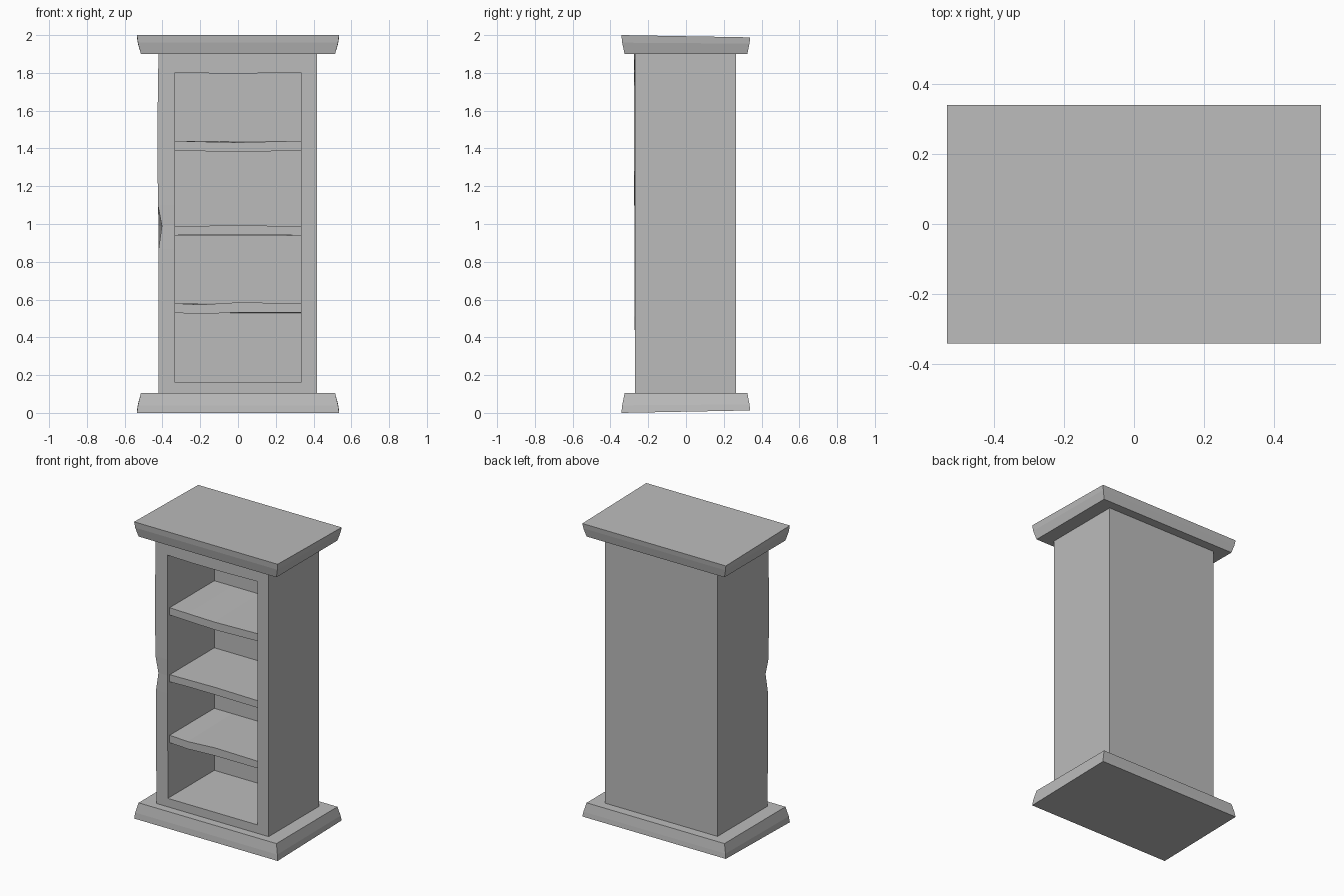
import bpy
import bmesh

cube = bpy.data.objects.get("Cube")
if cube:
    bpy.data.objects.remove(cube, do_unlink=True)

stone = bpy.data.materials.new("plain grey")
stone.use_nodes = True
GREY = (0.5, 0.5, 0.5, 1)
stone.diffuse_color = GREY
stone.node_tree.nodes["Principled BSDF"].inputs["Base Color"].default_value = GREY


def loft(name, rings):
    """Closed solid through a list of rings with equal point counts."""
    bm = bmesh.new()
    loops = [[bm.verts.new(p) for p in ring] for ring in rings]
    n = len(loops[0])
    for low, high in zip(loops, loops[1:]):
        for i in range(n):
            j = (i + 1) % n
            bm.faces.new((low[i], low[j], high[j], high[i]))
    bm.faces.new(loops[0][::-1])
    bm.faces.new(loops[-1])
    bmesh.ops.recalc_face_normals(bm, faces=bm.faces)
    mesh = bpy.data.meshes.new(name)
    bm.to_mesh(mesh)
    bm.free()
    mesh.materials.append(stone)
    obj = bpy.data.objects.new(name, mesh)
    bpy.context.collection.objects.link(obj)
    return obj


def rect(x, front, back, z_front, z_back):
    return [(-x, front, z_front), (x, front, z_front),
            (x, back, z_back), (-x, back, z_back)]


# Flared base and cornice, each with a slightly rounded, tilted slab edge
loft("base", [rect(0.535, -0.342, 0.34, 0, 0.013),
              rect(0.53, -0.338, 0.336, 0.04, 0.045),
              rect(0.514, -0.325, 0.325, 0.105, 0.105)])
loft("cornice", [rect(0.514, -0.325, 0.325, 1.9, 1.9),
                 rect(0.53, -0.338, 0.336, 1.96, 1.955),
                 rect(0.535, -0.342, 0.34, 2, 1.988)])

# Cabinet body with a worn chip on the front edge: height, edge x, edge y
edge = [(0.1, -0.42, -0.27), (0.87, -0.42, -0.273), (0.99, -0.403, -0.272),
        (1.1, -0.424, -0.274), (1.5, -0.427, -0.275), (1.905, -0.421, -0.274)]
body = loft("cabinet_body", [
    [(x, y, z), (0.418, -0.27, z), (0.418, 0.264, z), (-0.42, 0.264, z)]
    for z, x, y in edge])

# Hollow interior, cut with a slightly uneven top edge
CAVITY_X, CAVITY_BACK = 0.334, 0.225
top_edge = [(CAVITY_X, 1.803), (0.1, 1.798), (-0.15, 1.798), (-CAVITY_X, 1.803)]
outline = [(-CAVITY_X, 0.162), (CAVITY_X, 0.162)] + top_edge
cutter = loft("cavity_cutter", [[(x, y, z) for x, z in outline]
                                for y in (-0.4, CAVITY_BACK)])
cutter.hide_render = True
cut = body.modifiers.new("hollow", "BOOLEAN")
cut.operation = "DIFFERENCE"
cut.object = cutter
bpy.context.view_layer.update()
hollow = bpy.data.meshes.new_from_object(
    body.evaluated_get(bpy.context.evaluated_depsgraph_get()))
body.modifiers.clear()
body.data = hollow
bpy.data.objects.remove(cutter, do_unlink=True)

# Three worn shelves: heights along the front top and bottom edges
STATIONS = (-0.337, -0.2, 0, 0.337)
shelves = {
    "upper_shelf": ((1.44, 1.436, 1.432, 1.44), (1.39, 1.386, 1.38, 1.39)),
    "middle_shelf": ((0.988, 0.99, 0.993, 0.988), (0.94, 0.943, 0.943, 0.94)),
    "lower_shelf": ((0.58, 0.573, 0.585, 0.58), (0.53, 0.523, 0.532, 0.532)),
}
for name, (tops, bottoms) in shelves.items():
    flat_top, flat_bottom = tops[0], bottoms[0]
    loft(name, [[(x, -0.25, low), (x, -0.25, top),
                 (x, CAVITY_BACK + 0.005, flat_top),
                 (x, CAVITY_BACK + 0.005, flat_bottom)]
                for x, top, low in zip(STATIONS, tops, bottoms)])
